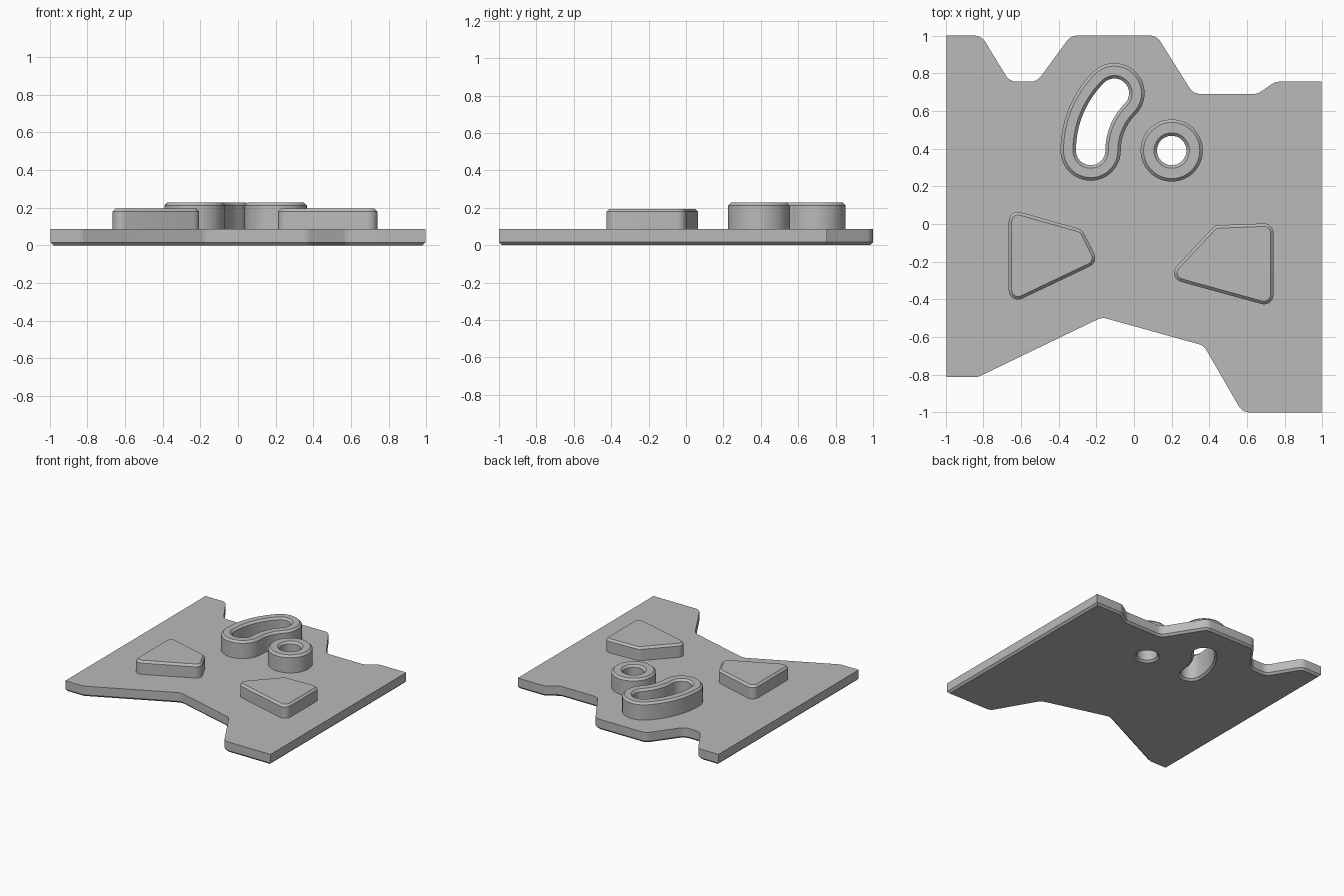
import bpy, bmesh
from math import radians, sin, cos, tan, pi
from mathutils import Vector

if "Cube" in bpy.data.objects:
    bpy.data.objects.remove(bpy.data.objects["Cube"], do_unlink=True)

PLATE_TOP, BOSS_TOP, PAD_TOP = 0.087, 0.228, 0.195
CH = 0.016          # chamfer size
HOLE = 0.078        # hole radius and slot half width
PIVOT = Vector((0.2, 0.39))

grey = bpy.data.materials.new("plain grey")
grey.use_nodes = True
grey.diffuse_color = (0.49, 0.49, 0.49, 1)
grey.node_tree.nodes["Principled BSDF"].inputs["Base Color"].default_value = (0.49, 0.49, 0.49, 1)


def arc(center, r, a0, a1, n):
    """Points on an arc, angles in degrees."""
    return [center + r * Vector((cos(t), sin(t)))
            for t in (radians(a0 + (a1 - a0) * i / n) for i in range(n + 1))]


def rounded(corners, n=8):
    """Outline from (x, y, radius) corners with each corner filleted."""
    pts = []
    for i, (x, y, r) in enumerate(corners):
        p = Vector((x, y))
        a = (Vector(corners[i - 1][:2]) - p).normalized()
        b = (Vector(corners[(i + 1) % len(corners)][:2]) - p).normalized()
        if r == 0:
            pts.append(p)
            continue
        half = a.angle(b) / 2
        center = p + (a + b).normalized() * r / sin(half)
        va, vb = p + a * r / tan(half) - center, p + b * r / tan(half) - center
        sweep = pi - 2 * half
        for k in range(n + 1):
            t = sweep * k / n
            pts.append(center + (va * sin(sweep - t) + vb * sin(t)) / sin(sweep))
    return pts


def inset(pts, d):
    """Move a counter-clockwise outline inward by d."""
    out = []
    for i, p in enumerate(pts):
        e0, e1 = (p - pts[i - 1]).normalized(), (pts[(i + 1) % len(pts)] - p).normalized()
        n0, n1 = Vector((-e0.y, e0.x)), Vector((-e1.y, e1.x))
        out.append(p + (n0 + n1) * d / (1 + n0.dot(n1)))
    return out


def circle(r):
    return arc(PIVOT, r, 0, 360, 64)[:-1]


def slot(w):
    """Curved slot outline of half width w, running round the pivot."""
    mid = 0.43
    low, high = arc(PIVOT, mid, 180, 135, 1)
    return (arc(PIVOT, mid - w, 135, 180, 16)[:-1][::1] + arc(low, w, 360, 180, 24)[:-1]
            + arc(PIVOT, mid + w, 180, 135, 16)[:-1] + arc(high, w, 135, -45, 24)[:-1])[::-1]


def stack(bm, layers):
    """Join a list of (outline, z) loops with quads and return the vertex loops."""
    loops = [[bm.verts.new((p.x, p.y, z)) for p in pts] for pts, z in layers]
    for lo, hi in zip(loops, loops[1:]):
        for i in range(len(lo)):
            bm.faces.new((lo[i - 1], lo[i], hi[i], hi[i - 1]))
    return loops


def fill(bm, loops, up):
    """Flat cap between an outer loop and its holes."""
    edges = [bm.edges.get((l[i - 1], l[i])) for l in loops for i in range(len(l))]
    bmesh.ops.triangle_fill(bm, edges=edges, use_beauty=True, normal=(0, 0, up))


def finish(bm, name):
    bmesh.ops.recalc_face_normals(bm, faces=bm.faces)
    mesh = bpy.data.meshes.new(name)
    bm.to_mesh(mesh)
    bm.free()
    mesh.materials.append(grey)
    ob = bpy.data.objects.new(name, mesh)
    bpy.context.collection.objects.link(ob)
    bpy.ops.object.select_all(action='DESELECT')
    ob.select_set(True)
    bpy.context.view_layer.objects.active = ob
    bpy.ops.object.shade_smooth_by_angle(angle=radians(30))


# Base plate, chamfered underneath, with both holes through it
R = 0.07
plate = rounded([
    (-0.994, 1, 0), (-0.994, -0.813, 0), (-0.83, -0.813, R), (-0.17, -0.495, R),
    (0.37, -0.645, R), (0.575, -1, R), (0.994, -1, 0), (0.994, 0.755, 0),
    (0.75, 0.755, R), (0.655, 0.69, R), (0.315, 0.69, R), (0.12, 1, R),
    (-0.335, 1, R), (-0.515, 0.755, R), (-0.66, 0.755, R), (-0.81, 1, R)])
bm = bmesh.new()
walls = [stack(bm, [(inset(plate, CH), 0), (plate, CH), (plate, PLATE_TOP)])]
for shape in (circle, slot):
    walls.append(stack(bm, [(shape(HOLE + CH), 0), (shape(HOLE), CH), (shape(HOLE), PLATE_TOP)]))
fill(bm, [w[0] for w in walls], -1)
fill(bm, [w[-1] for w in walls], 1)
finish(bm, "base_plate")

# Raised collars around the holes
for name, shape, r in (("round_collar", circle, 0.165), ("slot_collar", slot, 0.16)):
    bm = bmesh.new()
    stack(bm, [(shape(r), PLATE_TOP), (shape(r), BOSS_TOP - CH), (shape(r - CH), BOSS_TOP),
               (shape(HOLE + CH), BOSS_TOP), (shape(HOLE), BOSS_TOP - CH), (shape(HOLE), PLATE_TOP)])
    finish(bm, name)

# Solid four-sided pads with chamfered tops
pads = {
    "right_pad": [(-0.665, 0.08), (-0.665, -0.43), (-0.188, -0.203), (-0.275, -0.03)],
    "left_pad": [(0.74, 0.005), (0.43, -0.007), (0.17, -0.285), (0.74, -0.442)],
}
for name, corners in pads.items():
    outline = rounded([(x, y, 0.05) for x, y in corners])
    bm = bmesh.new()
    top = stack(bm, [(outline, PLATE_TOP), (outline, PAD_TOP - CH), (inset(outline, CH), PAD_TOP)])[-1]
    bm.faces.new(top)
    finish(bm, name)
